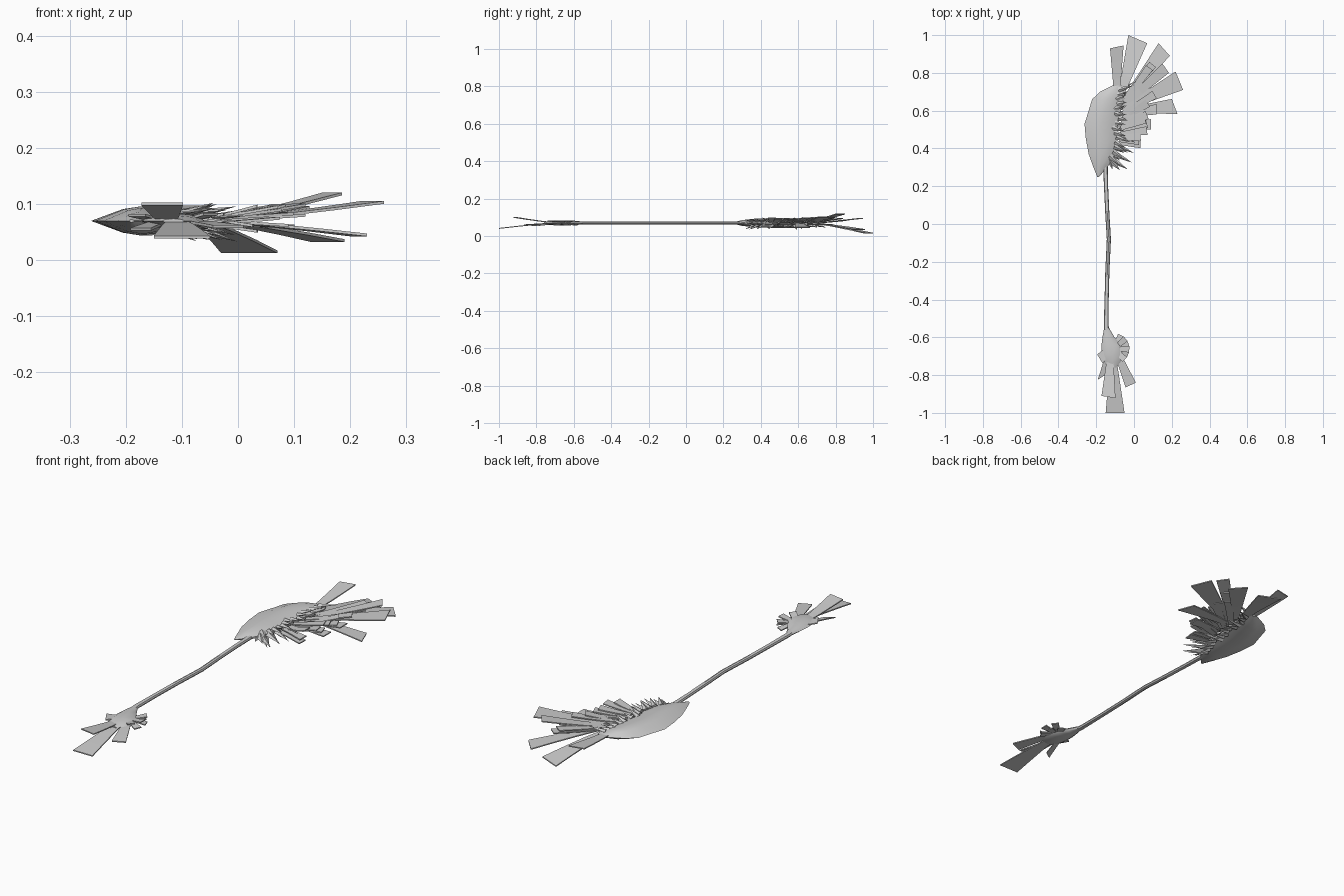
import bpy, bmesh, math, random
from mathutils import Vector

random.seed(4)
if "Cube" in bpy.data.objects:
    bpy.data.objects.remove(bpy.data.objects["Cube"])

grey = bpy.data.materials.new("plain_grey")
grey.use_nodes = True
grey.diffuse_color = (0.6, 0.6, 0.6, 1)
grey.node_tree.nodes["Principled BSDF"].inputs["Base Color"].default_value = (0.6, 0.6, 0.6, 1)
MID = 0.07


def finish(name, bm, smooth=True):
    bmesh.ops.recalc_face_normals(bm, faces=bm.faces)
    mesh = bpy.data.meshes.new(name)
    bm.to_mesh(mesh)
    bm.free()
    obj = bpy.data.objects.new(name, mesh)
    bpy.context.collection.objects.link(obj)
    mesh.materials.append(grey)
    if smooth:
        bpy.ops.object.select_all(action="DESELECT")
        obj.select_set(True)
        bpy.context.view_layer.objects.active = obj
        bpy.ops.object.shade_smooth_by_angle(angle=math.radians(35))
    return obj


def loft(bm, rings):
    """Skin closed rings of points and cap both ends."""
    loops = [[bm.verts.new(p) for p in ring] for ring in rings]
    n = len(loops[0])
    for a, b in zip(loops, loops[1:]):
        for i in range(n):
            j = (i + 1) % n
            bm.faces.new((a[i], a[j], b[j], b[i]))
    bm.faces.new(loops[0])
    bm.faces.new(loops[-1])


def feather(bm, root, tip_a, tip_b, z_tip, z_root=MID, width=0.03, thick=0.005):
    """Thin plate that widens from its root and bends toward its tip."""
    root, a, b = Vector(root), Vector(tip_a), Vector(tip_b)
    side = (b - a).normalized() * width / 2
    rings = []
    for t in (0, 0.35, 0.7, 1):
        p, q = (root - side).lerp(a, t), (root + side).lerp(b, t)
        z = z_root + (z_tip - z_root) * t ** 1.2
        h = thick / 2
        rings.append([(*p, z - h), (*q, z - h), (*q, z + h), (*p, z + h)])
    loft(bm, rings)


def fan_feather(bm, root, angle, length, width, z_tip, z_root=MID):
    """Feather given by direction and length."""
    d = Vector((math.cos(angle), math.sin(angle)))
    s = Vector((-d.y, d.x)) * width / 2
    tip = Vector(root) + d * length
    feather(bm, root, tip - s, tip + s, z_tip, z_root, width * 0.5)


def spike(bm, base, tip, radius):
    """Three-sided flattened barb."""
    base, tip = Vector(base), Vector(tip)
    d = (tip - base).normalized()
    u = d.cross(Vector((0, 0, 1))).normalized()
    v = u.cross(d)
    ring = [bm.verts.new(base + o) for o in (u * radius, v * radius * 0.6, -u * radius, -v * radius * 0.6)]
    top = bm.verts.new(tip)
    for i in range(4):
        bm.faces.new((ring[i], ring[(i + 1) % 4], top))
    bm.faces.new(ring)


# Shaft: slightly wavering rod
bm = bmesh.new()
path = [(-0.6, -0.14, 0.016), (-0.54, -0.147, 0.013), (-0.4, -0.145, 0.011), (-0.25, -0.141, 0.011),
        (-0.08, -0.133, 0.011), (0.05, -0.141, 0.011), (0.2, -0.148, 0.011), (0.36, -0.153, 0.013)]
turns = [math.tau * i / 8 for i in range(8)]
loft(bm, [[(x + r * math.cos(a), y, MID + 0.009 * math.sin(a)) for a in turns] for y, x, r in path])
finish("shaft", bm)

# Blade head: sections of edge, bevel, ridge and inner rim
bm = bmesh.new()
sections = [(0.25, -0.195, -0.185, 0.1), (0.3, -0.215, -0.14, 0.6), (0.37, -0.24, -0.1, 0.9),
            (0.45, -0.255, -0.09, 1), (0.53, -0.262, -0.085, 1), (0.6, -0.24, -0.07, 1),
            (0.66, -0.222, -0.06, 0.9), (0.7, -0.18, -0.05, 0.7), (0.735, -0.11, -0.06, 0.25)]
rings = []
for y, edge, rim, k in sections:
    w = rim - edge
    upper = [(edge + w * f, y, MID + h * k) for f, h in ((0.32, 0.021), (0.5, 0.026), (0.8, 0.018), (1, 0.006))]
    lower = [(x, y, 2 * MID - z) for x, y, z in reversed(upper)]
    rings.append([(edge, y, MID)] + upper + lower)
loft(bm, rings)
finish("blade_head", bm)

# Barbs along the inner rim, on both faces
bm = bmesh.new()
for i in range(15):
    t = i / 14
    y = 0.36 + 0.35 * t
    for sgn in (1, -1):
        x = -0.125 + 0.045 * t + random.uniform(-0.01, 0.02)
        reach = random.uniform(0.05, 0.08)
        lean = -0.05 + 0.08 * t + random.uniform(-0.01, 0.01)
        rise = random.uniform(0.012, 0.038)
        spike(bm, (x, y, MID + sgn * 0.012), (x + reach, y + lean, MID + sgn * rise), 0.014)
for x, y in ((-0.115, 0.29), (-0.075, 0.285), (-0.035, 0.29), (-0.01, 0.325), (0, 0.375), (0.01, 0.43)):
    spike(bm, (-0.13, y + 0.06, MID), (x, y, MID + random.uniform(-0.012, 0.012)), 0.022)
finish("rim_barbs", bm, False)

# Large plumes behind the blade
bm = bmesh.new()
plumes = [((-0.09, 0.68), (-0.055, 0.945), (-0.127, 0.93), 0.095),
          ((-0.07, 0.68), (0.07, 0.957), (-0.03, 1), 0.015),
          ((-0.04, 0.67), (0.19, 0.89), (0.13, 0.957), 0.035),
          ((-0.04, 0.64), (0.185, 0.8), (0.15, 0.85), 0.118),
          ((-0.04, 0.62), (0.26, 0.71), (0.22, 0.807), 0.103),
          ((-0.04, 0.6), (0.23, 0.583), (0.2, 0.662), 0.045),
          ((-0.05, 0.58), (0.12, 0.58), (0.12, 0.635), 0.08),
          ((-0.06, 0.52), (0.09, 0.5), (0.09, 0.555), 0.062)]
for root, a, b, z in plumes:
    feather(bm, root, a, b, z)
finish("large_plumes", bm, False)

# Short plumes filling the fan
bm = bmesh.new()
for i in range(16):
    t = i / 15
    root = (-0.08 + 0.03 * t, 0.43 + 0.23 * t)
    length = 0.1 + 0.12 * t + random.uniform(-0.01, 0.02)
    fan_feather(bm, root, -0.05 + 1.0 * t + random.uniform(-0.1, 0.1), length, 0.045,
                MID + random.uniform(-0.02, 0.03), MID + random.uniform(-0.008, 0.008))
finish("short_plumes", bm, False)

# Pommel: flattened bulb at the butt of the shaft
bm = bmesh.new()
bulb = [(-0.55, -0.145, 0.013, 0.008), (-0.6, -0.135, 0.032, 0.011), (-0.64, -0.12, 0.052, 0.014),
        (-0.69, -0.115, 0.056, 0.014), (-0.73, -0.115, 0.045, 0.01), (-0.76, -0.115, 0.02, 0.004)]
loft(bm, [[(x + w * math.cos(a), y, MID + h * math.sin(a)) for a in turns] for y, x, w, h in bulb])
finish("pommel", bm)

# Pommel plumes
bm = bmesh.new()
tails = [((-0.11, -0.7), (-0.15, -1), (-0.05, -1), 0.041),
         ((-0.125, -0.69), (-0.172, -0.91), (-0.098, -0.922), 0.1),
         ((-0.13, -0.66), (-0.192, -0.825), (-0.155, -0.8), 0.055),
         ((-0.09, -0.68), (-0.045, -0.865), (0.01, -0.84), 0.06),
         ((-0.13, -0.66), (-0.165, -0.74), (-0.195, -0.69), 0.08)]
for root, a, b, z in tails:
    feather(bm, root, a, b, z)
for i in range(6):
    fan_feather(bm, (-0.105, -0.66), -0.8 + 0.38 * i, 0.08, 0.035, MID + 0.012 * (-1) ** i)
finish("pommel_plumes", bm, False)
